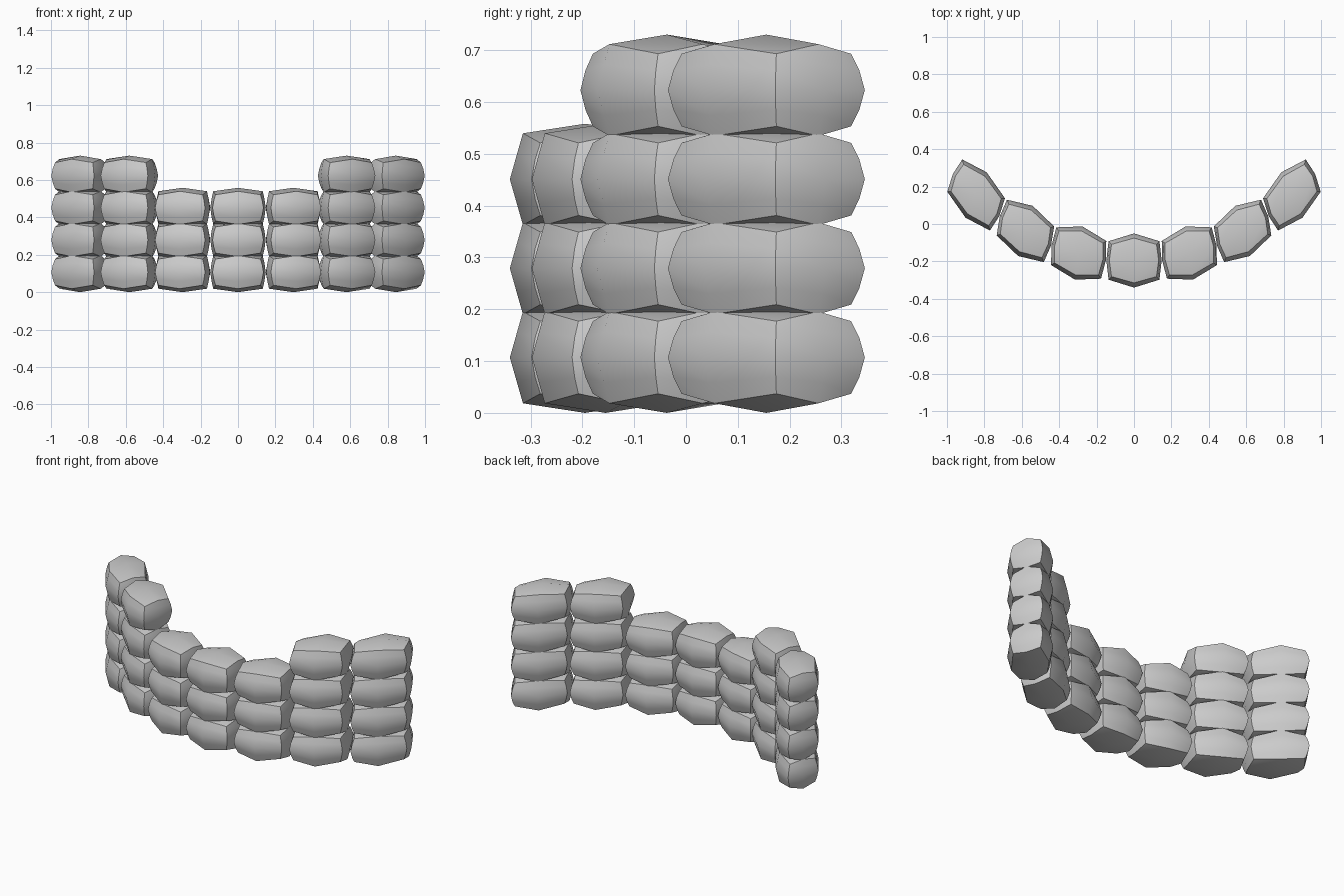
import bpy, bmesh, math

if "Cube" in bpy.data.objects:
    bpy.data.objects.remove(bpy.data.objects["Cube"])

RADIUS = 1.55            # arc radius before the depth stretch
STEP = math.radians(11)  # angle between columns
DEPTH = 1.4              # the whole arc is stretched in y
FRONT = -0.195           # y of the middle column
ROW = 0.172              # row spacing
HALF_H = 0.107           # half height of a bag at its middle


def bag_point(co):
    """Puff a unit-cube point (-1..1) into the sandbag shape."""
    u, v, w = co
    au, av, aw = abs(u), abs(v), abs(w)
    length = 0.148 - 0.012 * av - 0.016 * aw ** 1.5
    depth = 0.1035 - 0.030 * au - (0.018 - 0.006 * au) * aw ** (1 + 0.5 * au)
    height = HALF_H - 0.0185 * (au + av)
    return u * length, v * depth, w * height


def column_mesh(index):
    """One bag, turned to its place on the stretched arc."""
    bm = bmesh.new()
    bmesh.ops.create_cube(bm, size=2)
    bmesh.ops.subdivide_edges(bm, edges=bm.edges[:], cuts=1, use_grid_fill=True)
    for z in (-0.55, 0.55):
        bmesh.ops.bisect_plane(bm, geom=bm.verts[:] + bm.edges[:] + bm.faces[:],
                               plane_co=(0, 0, z), plane_no=(0, 0, 1))
    c, s = math.cos(index * STEP), math.sin(index * STEP)
    for vert in bm.verts:
        a, b, z = bag_point(vert.co)
        x = a * c + (RADIUS - b) * s
        y = a * s + (b - RADIUS) * c
        vert.co = (x, FRONT + DEPTH * (RADIUS + y), z)
    bmesh.ops.recalc_face_normals(bm, faces=bm.faces[:])
    for face in bm.faces:
        face.smooth = True
    mesh = bpy.data.meshes.new("sandbag")
    bm.to_mesh(mesh)
    bm.free()
    mesh.set_sharp_from_angle(angle=math.radians(35))
    return mesh


# Seven columns of stacked bags, the two outer ones on each side one row higher
for i in range(-3, 4):
    mesh = column_mesh(i)
    for row in range(4 if abs(i) >= 2 else 3):
        bag = bpy.data.objects.new(f"sandbag_column{i + 4}_row{row + 1}", mesh)
        bag.location.z = HALF_H + row * ROW
        bpy.context.collection.objects.link(bag)
